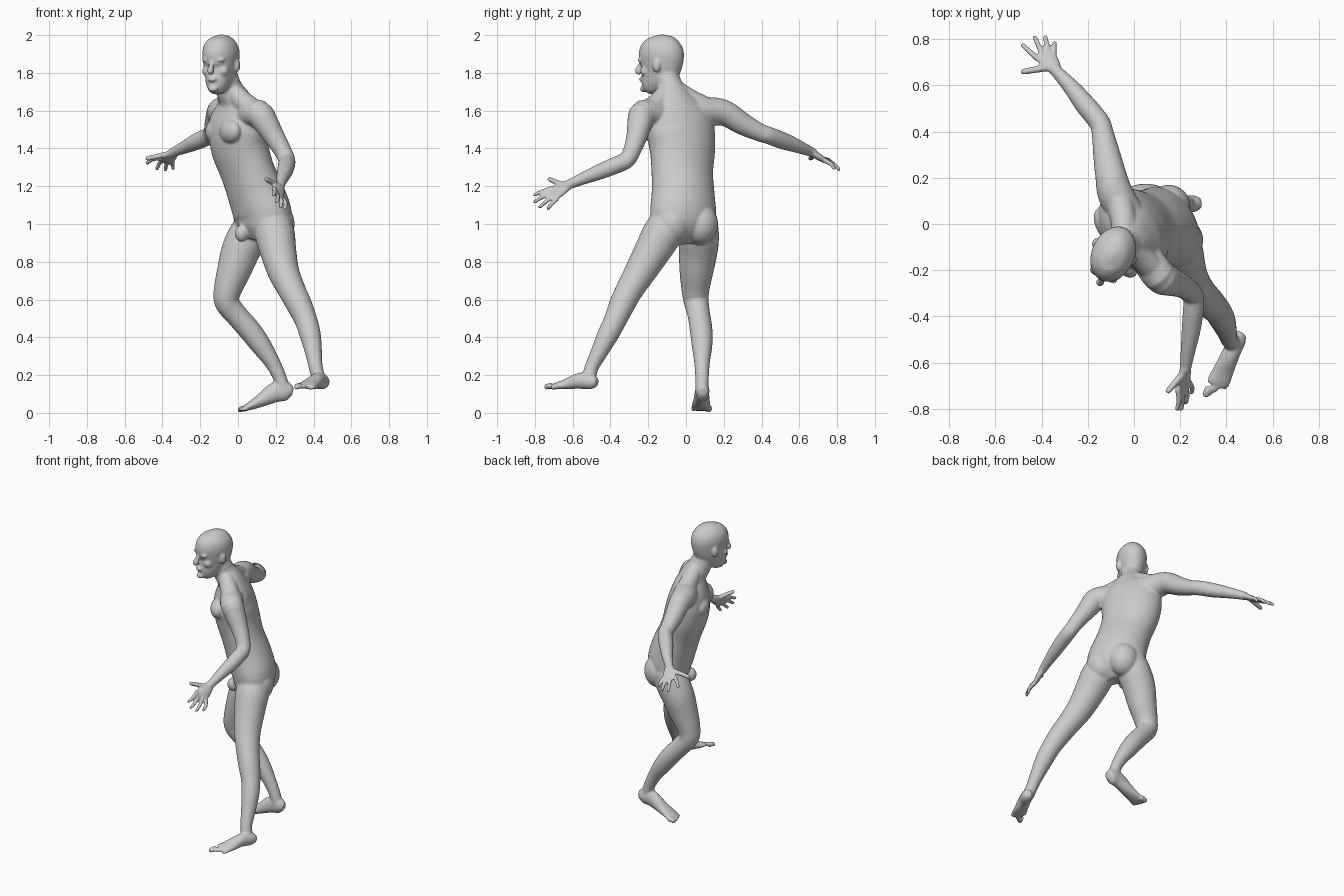
import bpy, bmesh, math
from mathutils import Vector, Matrix

bm = bmesh.new()
UP = Vector((0, 0, 1))


def spline(rows, steps=4):
    """Catmull-Rom resampling of station rows."""
    v = [Vector(r) for r in rows]
    out = []
    for i in range(len(v) - 1):
        a, b, c, d = v[max(i - 1, 0)], v[i], v[i + 1], v[min(i + 2, len(v) - 1)]
        for k in range(steps):
            t = k / steps
            out.append(0.5 * (2 * b + (c - a) * t + (2 * a - 5 * b + 4 * c - d) * t * t
                              + (3 * b - a - 3 * c + d) * t ** 3))
    return out + [v[-1]]


def loft(rows, side, side_end=None, n=24):
    """Closed tube through rows of (x, y, z, half_width, half_depth)."""
    pts = spline([tuple(r) if len(r) == 5 else (*r, r[3]) for r in rows])
    s0, s1 = Vector(side), Vector(side_end or side)
    rings = []
    for i, p in enumerate(pts):
        c = Vector(p[:3])
        t = (Vector(pts[min(i + 1, len(pts) - 1)][:3]) - Vector(pts[max(i - 1, 0)][:3])).normalized()
        s = s0.lerp(s1, i / (len(pts) - 1))
        s = (s - t * s.dot(t)).normalized()
        d = t.cross(s)
        w, h = max(p[3], 0.003), max(p[4], 0.003)
        rings.append([bm.verts.new(c + s * w * math.cos(a) + d * h * math.sin(a))
                      for a in (2 * math.pi * k / n for k in range(n))])
    for a, b in zip(rings, rings[1:]):
        for k in range(n):
            bm.faces.new((a[k], a[(k + 1) % n], b[(k + 1) % n], b[k]))
    bm.faces.new(rings[0][::-1])
    bm.faces.new(rings[-1])


def blob(center, radii, side=(1, 0, 0)):
    """Ellipsoid with radii along side, forward and up."""
    s = Vector(side).normalized()
    f = s.cross(UP)
    m = Matrix((s, f, UP)).transposed().to_4x4()
    m = Matrix.Translation(center) @ m @ Matrix.Diagonal((*radii, 1))
    bmesh.ops.create_uvsphere(bm, u_segments=24, v_segments=16, radius=1, matrix=m)


def digit(a, b, r, bend=(0, 0, 0.006)):
    """Finger or toe from knuckle a to tip b."""
    a, b = Vector(a), Vector(b)
    m = a.lerp(b, 0.5) + Vector(bend)
    e = a.lerp(b, 0.93)
    loft([(*a, r * 1.1), (*m, r), (*e, r * 0.85), (*b, r * 0.35)], (0.3, 0.2, 1), n=12)


# torso, from pelvis to neck
hip_side, chest_side = (0.55, -0.83, 0), (0.47, -0.88, 0)
loft([(0.11, -0.02, 0.91, 0.11, 0.07), (0.125, -0.02, 0.97, 0.175, 0.12),
      (0.13, -0.015, 1.05, 0.187, 0.14), (0.095, -0.015, 1.16, 0.175, 0.14),
      (0.05, -0.02, 1.28, 0.172, 0.132), (0.01, -0.02, 1.40, 0.185, 0.138),
      (-0.005, -0.03, 1.50, 0.195, 0.132), (-0.005, -0.045, 1.58, 0.18, 0.11),
      (-0.015, -0.06, 1.65, 0.12, 0.082), (-0.045, -0.08, 1.71, 0.075, 0.072),
      (-0.065, -0.10, 1.77, 0.066, 0.068), (-0.08, -0.11, 1.83, 0.06, 0.065)],
     hip_side, chest_side, n=40)
# trapezius, glutes, pectorals, groin
loft([(-0.045, -0.07, 1.73, 0.045), (-0.045, 0.01, 1.665, 0.055), (-0.065, 0.11, 1.61, 0.06)], UP)
loft([(-0.045, -0.09, 1.73, 0.045), (0.02, -0.135, 1.655, 0.055), (0.09, -0.20, 1.595, 0.06)], UP)
blob((0.205, -0.07, 1.0), (0.095, 0.095, 0.11), hip_side)
blob((0.15, 0.075, 1.0), (0.095, 0.095, 0.11), hip_side)
blob((-0.04, -0.155, 1.49), (0.085, 0.05, 0.065), chest_side)
blob((-0.115, -0.005, 1.49), (0.085, 0.05, 0.065), chest_side)
blob((0.02, -0.075, 0.95), (0.035, 0.04, 0.045), hip_side)

# head
hf, hs = Vector((-0.42, -0.91, 0)), Vector((0.91, -0.42, 0))
hc = Vector((-0.09, -0.13, 0))


def face(fwd, side, z):
    return hc + hf * fwd + hs * side + UP * z


loft([(*face(f, 0, z), w, d) for z, f, w, d in (
    (1.695, 0.075, 0.025, 0.025), (1.715, 0.065, 0.047, 0.05), (1.75, 0.045, 0.064, 0.075),
    (1.80, 0.015, 0.077, 0.106), (1.85, 0.003, 0.087, 0.12), (1.90, 0, 0.093, 0.125),
    (1.945, -0.003, 0.085, 0.112), (1.98, -0.005, 0.06, 0.08), (1.996, -0.005, 0.032, 0.042),
    (2.003, -0.005, 0.006, 0.008))], hs, n=32)
loft([(*face(0.113, 0, 1.865), 0.010), (*face(0.125, 0, 1.835), 0.013),
      (*face(0.135, 0, 1.81), 0.018), (*face(0.122, 0, 1.797), 0.012)], hs)
blob(face(0.113, 0, 1.766), (0.026, 0.014, 0.014), hs)
blob(face(0.103, 0, 1.715), (0.026, 0.018, 0.018), hs)
for m in (-1, 1):
    blob(face(0.100, m * 0.035, 1.868), (0.032, 0.018, 0.012), hs)
    blob(face(0.07, m * 0.045, 1.81), (0.03, 0.03, 0.03), hs)
    blob(face(-0.012, m * 0.09, 1.84), (0.014, 0.022, 0.036), hs)

# right arm, stretched out behind
loft([(-0.03, 0.04, 1.585, 0.075), (-0.08, 0.13, 1.595, 0.077), (-0.10, 0.21, 1.585, 0.068),
      (-0.118, 0.30, 1.53, 0.059), (-0.135, 0.39, 1.485, 0.048), (-0.15, 0.44, 1.468, 0.046),
      (-0.21, 0.515, 1.44, 0.045), (-0.27, 0.59, 1.412, 0.036), (-0.33, 0.655, 1.385, 0.027),
      (-0.345, 0.675, 1.375, 0.027)], UP)
# left arm, bent forward
loft([(0.05, -0.14, 1.58, 0.07), (0.11, -0.225, 1.585, 0.073), (0.15, -0.245, 1.53, 0.066),
      (0.19, -0.26, 1.465, 0.056), (0.235, -0.285, 1.39, 0.047), (0.258, -0.315, 1.338, 0.045),
      (0.256, -0.38, 1.308, 0.045), (0.247, -0.46, 1.275, 0.041), (0.235, -0.54, 1.243, 0.033),
      (0.225, -0.61, 1.213, 0.026), (0.22, -0.63, 1.205, 0.026)], (1, 0, 0))


def hand(wrist, thumb, knuckles, tips, bend):
    w, k0, k3 = Vector(wrist), Vector(knuckles[0]), Vector(knuckles[-1])
    mid = (k0 + k3) / 2
    loft([(*w, 0.026, 0.02), (*w.lerp(mid, 0.5), 0.04, 0.019),
          (*mid, 0.046, 0.015), (*mid.lerp(Vector(tips[1]), 0.1), 0.036, 0.01)], k0 - k3)
    for a, b in zip(knuckles, tips):
        digit(a, b, 0.012, bend)
    digit(w.lerp(k0, 0.35), thumb, 0.015, (0, 0, 0))


hand((-0.335, 0.66, 1.383), (-0.49, 0.657, 1.345),
     ((-0.418, 0.715, 1.348), (-0.397, 0.732, 1.342), (-0.372, 0.742, 1.336), (-0.347, 0.74, 1.332)),
     ((-0.488, 0.78, 1.32), (-0.432, 0.815, 1.288), (-0.385, 0.817, 1.283), (-0.343, 0.79, 1.29)),
     (0, 0, 0.008))
hand((0.224, -0.615, 1.212), (0.142, -0.73, 1.24),
     ((0.188, -0.71, 1.19), (0.202, -0.71, 1.168), (0.219, -0.698, 1.15), (0.237, -0.682, 1.135)),
     ((0.186, -0.81, 1.15), (0.204, -0.81, 1.112), (0.225, -0.78, 1.085), (0.25, -0.735, 1.077)),
     (0.008, 0, 0.003))

# right leg, knee bent
loft([(0.095, 0.075, 1.03, 0.09), (0.06, 0.07, 0.95, 0.105), (0.015, 0.065, 0.86, 0.103),
      (-0.022, 0.055, 0.75, 0.09), (-0.055, 0.05, 0.65, 0.074), (-0.058, 0.055, 0.585, 0.066),
      (-0.01, 0.068, 0.52, 0.06), (0.06, 0.08, 0.44, 0.06), (0.12, 0.085, 0.36, 0.055),
      (0.18, 0.085, 0.27, 0.042), (0.22, 0.085, 0.19, 0.036), (0.245, 0.085, 0.11, 0.035)], (0, 1, 0))
loft([(0.289, 0.09, 0.11, 0.022, 0.024), (0.26, 0.088, 0.115, 0.036, 0.05),
      (0.20, 0.085, 0.11, 0.037, 0.054), (0.12, 0.082, 0.065, 0.044, 0.035),
      (0.065, 0.08, 0.037, 0.051, 0.022), (0.035, 0.08, 0.024, 0.047, 0.014)], (0, 1, 0))
# left leg, stepping forward
loft([(0.18, -0.08, 1.03, 0.09), (0.195, -0.125, 0.95, 0.105), (0.21, -0.17, 0.87, 0.098),
      (0.24, -0.24, 0.75, 0.084), (0.285, -0.30, 0.65, 0.073), (0.325, -0.34, 0.57, 0.068),
      (0.36, -0.375, 0.49, 0.06), (0.383, -0.415, 0.41, 0.056), (0.40, -0.46, 0.32, 0.045),
      (0.412, -0.50, 0.24, 0.037), (0.43, -0.515, 0.175, 0.037)], (1, 0, 0))
loft([(0.466, -0.472, 0.16, 0.022, 0.022), (0.45, -0.50, 0.165, 0.036, 0.04),
      (0.42, -0.56, 0.17, 0.039, 0.043), (0.385, -0.64, 0.152, 0.046, 0.026),
      (0.367, -0.68, 0.145, 0.05, 0.018), (0.357, -0.70, 0.14, 0.046, 0.013)], (0.92, 0.39, 0))
# toes, big toe first
for i in range(5):
    u = (i - 2) * 0.021
    r = 0.016 if i == 0 else 0.011
    reach = (0.045, 0.047, 0.042, 0.033, 0.022)[i]
    digit((0.05, 0.08 + u * -1 + 0.0, 0.024), (0.045 - reach, 0.08 - u, 0.014), r, (0, 0, 0.003))
    base = Vector((0.363, -0.69, 0.142)) + Vector((-0.92, -0.39, 0)) * (i - 2) * -0.021
    digit(base, base + Vector((-0.39, -0.92, -0.15)) * reach, r, (0, 0, 0.003))

# fuse everything into one smooth body
bmesh.ops.recalc_face_normals(bm, faces=bm.faces)
mesh = bpy.data.meshes.new("body")
bm.to_mesh(mesh)
bm.free()
body = bpy.data.objects.new("body", mesh)
bpy.context.collection.objects.link(body)
fuse = body.modifiers.new("fuse", 'REMESH')
fuse.mode = 'VOXEL'
fuse.voxel_size = 0.0065
fuse.use_smooth_shade = True
relax = body.modifiers.new("relax", 'SMOOTH')
relax.factor = 0.5
relax.iterations = 6
